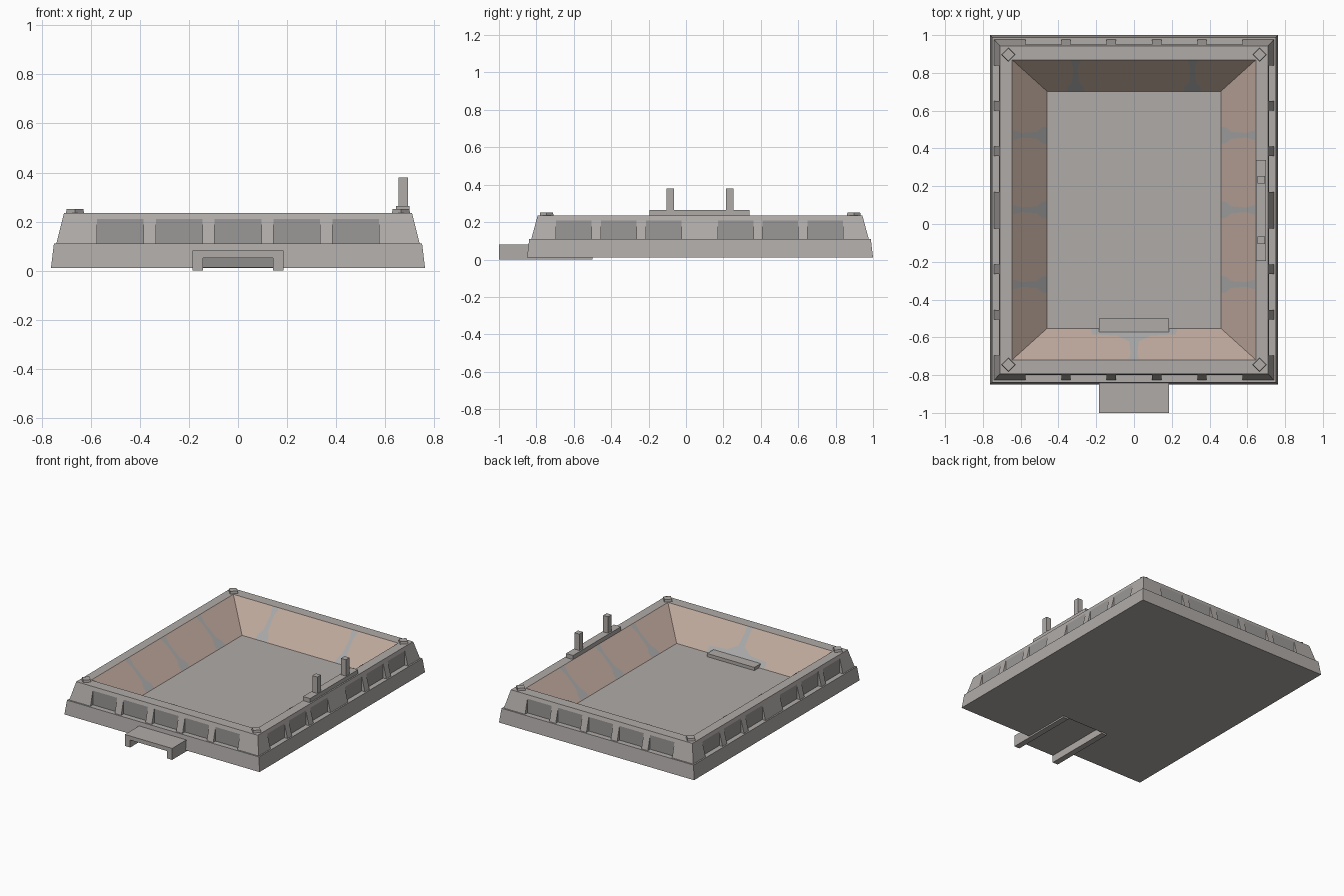
import bpy, bmesh, math
from mathutils import Vector

if "Cube" in bpy.data.objects:
    bpy.data.objects.remove(bpy.data.objects["Cube"])

CY = 0.075  # centre of the basin along y
FLOOR = 0.058


def material(name, rgb):
    m = bpy.data.materials.new(name)
    m.diffuse_color = (*rgb, 1)
    m.use_nodes = True
    m.node_tree.nodes["Principled BSDF"].inputs["Base Color"].default_value = m.diffuse_color
    return m


GREY = material("concrete grey", (0.435, 0.41, 0.395))
PANEL = material("panel grey", (0.325, 0.315, 0.31))
DARK = material("tunnel grey", (0.27, 0.262, 0.26))
BROWN = material("dusty brown", (0.52, 0.395, 0.335))
BRACE = material("brace grey", (0.39, 0.395, 0.39))


def finish(name, bm, mats, recalc=True):
    if recalc:
        bmesh.ops.recalc_face_normals(bm, faces=bm.faces)
    me = bpy.data.meshes.new(name)
    bm.to_mesh(me)
    bm.free()
    for m in mats:
        me.materials.append(m)
    ob = bpy.data.objects.new(name, me)
    bpy.context.collection.objects.link(ob)
    return ob


def box(name, x, y, z, mat=GREY):
    bm = bmesh.new()
    bmesh.ops.create_cube(bm, size=1)
    for v in bm.verts:
        for i, (a, b) in enumerate((x, y, z)):
            v.co[i] = a if v.co[i] < 0 else b
    return finish(name, bm, [mat])


# Basin: rectangular rings from the bottom, over the rim, down to the floor
rings = [(0.763, 0.925, 0.011), (0.751, 0.913, 0.11), (0.716, 0.875, 0.11),
         (0.716, 0.875, 0.21), (0.71, 0.868, 0.235), (0.645, 0.794, 0.235),
         (0.46, 0.6275, FLOOR)]
band_mats = [0, 0, 1, 0, 0, 2]
bm = bmesh.new()
loops = [[bm.verts.new((sx * hx, CY + sy * hy, z))
          for sx, sy in ((-1, -1), (1, -1), (1, 1), (-1, 1))] for hx, hy, z in rings]
for lo, hi, mi in zip(loops, loops[1:], band_mats):
    for i in range(4):
        j = (i + 1) % 4
        bm.faces.new((lo[i], lo[j], hi[j], hi[i])).material_index = mi
bm.faces.new(loops[0][::-1])
bm.faces.new(loops[-1])
basin = finish("basin", bm, [GREY, PANEL, BROWN])

# Tunnel cut under the front channel, closed by a dark end plate
cutter = box("tunnel_cutter", (-0.144, 0.144), (-1.1, -0.5), (-0.1, 0.053))
cutter.hide_render = True
mod = basin.modifiers.new("tunnel", "BOOLEAN")
mod.operation = "DIFFERENCE"
mod.solver = "EXACT"
mod.object = cutter
bpy.context.view_layer.objects.active = basin
bpy.ops.object.modifier_apply(modifier=mod.name)
bpy.data.objects.remove(cutter)
box("tunnel_end", (-0.144, 0.144), (-0.507, -0.5), (0.012, 0.052), DARK)


def side_point(side, u, d, z):
    """u runs along a side, d is the distance out from the centre."""
    x, y = {"front": (u, -d), "back": (u, d), "right": (d, u), "left": (-d, u)}[side]
    return Vector((x, CY + y, z))


# Sloped ribs between the recessed panels
panel_centres = {"x": [-0.48, -0.24, 0, 0.24, 0.48],
                 "y": [-0.675, -0.435, -0.195, 0.19, 0.43, 0.67]}
for side in ("front", "back", "right", "left"):
    along_x = side in ("front", "back")
    centres = panel_centres["x" if along_x else "y"]
    end_in, end_out = (0.716, 0.741) if along_x else (0.875, 0.902)
    d_in, d_out = (0.875, 0.902) if along_x else (0.716, 0.741)
    starts = [(-end_in, -end_out)] + [(c + 0.095,) * 2 for c in centres]
    stops = [(c - 0.095,) * 2 for c in centres] + [(end_in, end_out)]
    bm = bmesh.new()
    for a, b in zip(starts, stops):
        tri = [[bm.verts.new(side_point(side, *p)) for p in
                ((e[0], d_in, 0.11), (e[1], d_out, 0.11), (e[0], d_in, 0.21))]
               for e in (a, b)]
        bm.faces.new(tri[0])
        bm.faces.new(tri[1])
        for i in range(3):
            j = (i + 1) % 3
            bm.faces.new((tri[0][i], tri[0][j], tri[1][j], tri[1][i]))
    finish(side + "_ribs", bm, [GREY])


# Painted braces on the inner sloping walls: (height fraction, half width)
slim = [(0.01, 0.045), (0.15, 0.042), (0.3, 0.018), (0.75, 0.012), (0.9, 0.022), (0.985, 0.025)]
wide = [(0.01, 0.23), (0.2, 0.22), (0.24, 0.09), (0.42, 0.025), (0.8, 0.018), (0.985, 0.025)]


def braces(side, centres, profile):
    along_x = side in ("front", "back")
    lo, hi = (0.6275, 0.794) if along_x else (0.46, 0.645)
    bm = bmesh.new()
    for c in centres:
        rows = []
        for t, w in profile:
            d, z = lo + (hi - lo) * t - 0.0015, FLOOR + (0.235 - FLOOR) * t + 0.0015
            rows.append([bm.verts.new(side_point(side, c + s * w, d, z)) for s in (-1, 1)])
        for p, q in zip(rows, rows[1:]):
            f = bm.faces.new((p[0], p[1], q[1], q[0]))
            f.normal_update()
            if f.normal.z < 0:
                f.normal_flip()
    finish(side + "_wall_braces", bm, [BRACE], recalc=False)


braces("left", [-0.395, 0, 0.395], slim)
braces("right", [-0.395, 0, 0.395], slim)
braces("back", [-0.31, 0.31], slim)
braces("front", [0], wide)

# Diamond studs on the rim corners
for n, (x, y) in enumerate([(-0.665, -0.745), (0.665, -0.745), (-0.665, 0.897), (0.665, 0.897)]):
    bm = bmesh.new()
    rims = [[bm.verts.new((x + r * math.cos(k * math.pi / 2), y + r * math.sin(k * math.pi / 2), z))
             for k in range(4)] for r, z in ((0.037, 0.233), (0.034, 0.252))]
    for k in range(4):
        j = (k + 1) % 4
        bm.faces.new((rims[0][k], rims[0][j], rims[1][j], rims[1][k]))
    bm.faces.new(rims[0][::-1])
    bm.faces.new(rims[1])
    finish(f"corner_stud_{n + 1}", bm, [GREY])

# Post bracket on the right rim
box("post_plate", (0.645, 0.7), (-0.195, 0.34), (0.23, 0.264))
for name, y in (("front_post", -0.085), ("back_post", 0.235)):
    box(name, (0.655, 0.694), (y - 0.02, y + 0.02), (0.26, 0.38))

# Front channel: a slab on two runners
box("channel_top", (-0.185, 0.185), (-1.0, -0.5), (0.052, 0.081))
for name, x in (("left_runner", -0.164), ("right_runner", 0.164)):
    box(name, (x - 0.021, x + 0.021), (-1.0, -0.5), (0, 0.052))
